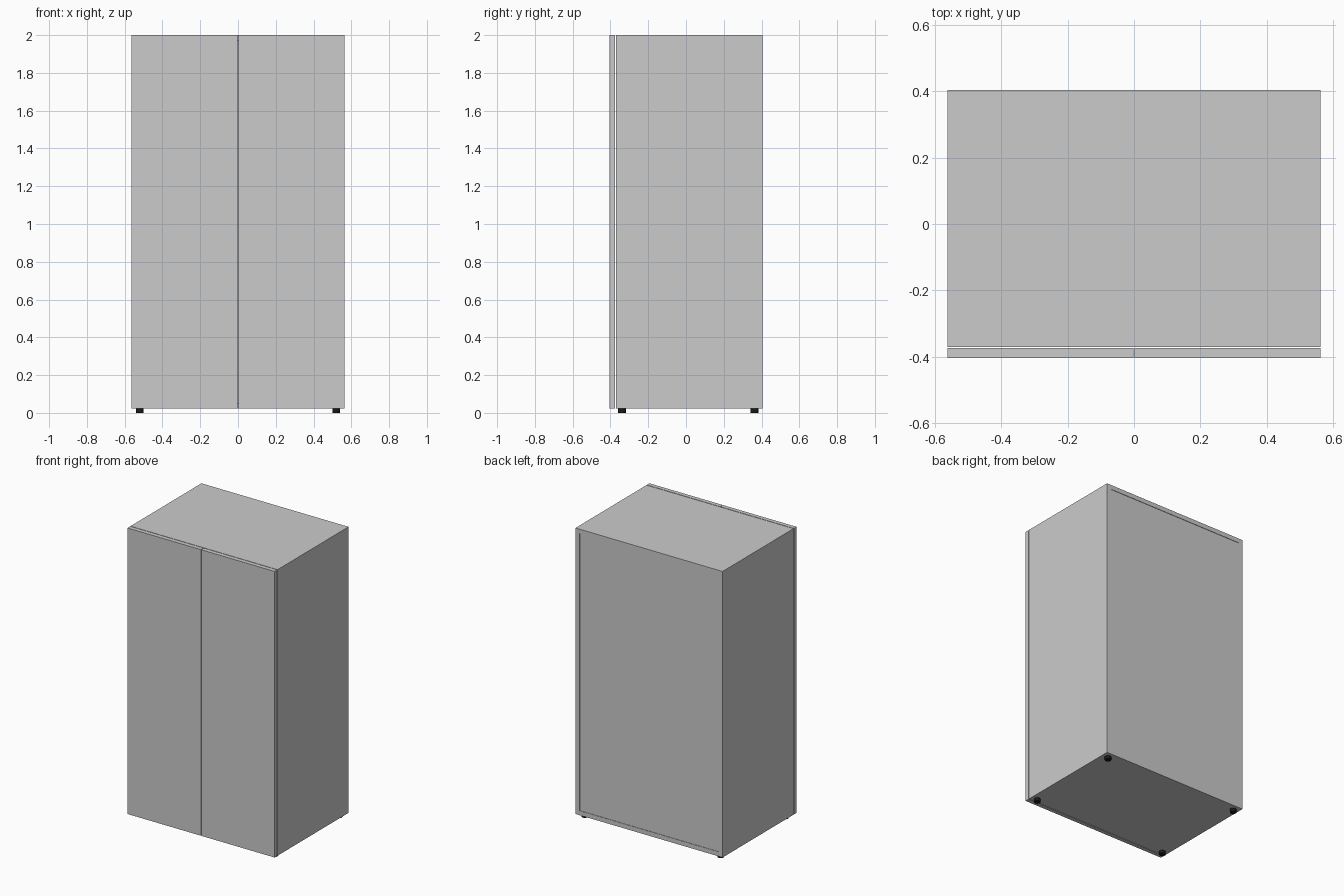
import bpy

if "Cube" in bpy.data.objects:
    bpy.data.objects.remove(bpy.data.objects["Cube"])

W, D = 0.5625, 0.404      # half width, half depth
Z0, Z1 = 0.022, 2.0       # underside and top of the cabinet
T = 0.031                 # board thickness
GAP = 0.004               # reveal around the doors
FRONT = -D + T + GAP / 2  # front edge of the carcass


def board(name, x, y, z):
    """Box from (min, max) ranges on each axis."""
    bpy.ops.mesh.primitive_cube_add(size=1)
    o = bpy.context.object
    o.name = name
    for v in o.data.vertices:
        v.co = [r[0] if c < 0 else r[1] for c, r in zip(v.co, (x, y, z))]
    return o


# Carcass: full top and bottom boards with the sides between them
board("top_panel", (-W, W), (FRONT, D), (Z1 - T, Z1))
board("bottom_panel", (-W, W), (FRONT, D), (Z0, Z0 + T))
board("back_panel", (-W + T, W - T), (D - T, D - 0.003), (Z0 + T, Z1 - T))

for side, s in (("left", -1), ("right", 1)):
    # Side panel and door on each side
    board(side + "_side_panel", sorted((s * W, s * (W - T))), (FRONT, D), (Z0 + T, Z1 - T))
    board(side + "_door", sorted((s * GAP / 2, s * W)), (-D, -D + T - GAP / 2), (Z0, Z1))

# Round black feet
black = bpy.data.materials.new("black_plastic")
black.diffuse_color = (0.01, 0.01, 0.01, 1)
black.use_nodes = True
black.node_tree.nodes["Principled BSDF"].inputs["Base Color"].default_value = black.diffuse_color
for side, x in (("left", -0.52), ("right", 0.52)):
    for end, y in (("front", -0.339), ("back", 0.362)):
        bpy.ops.mesh.primitive_cylinder_add(vertices=32, radius=0.021, depth=Z0, location=(x, y, Z0 / 2))
        foot = bpy.context.object
        foot.name = f"{end}_{side}_foot"
        foot.data.materials.append(black)
        bpy.ops.object.shade_smooth_by_angle()
